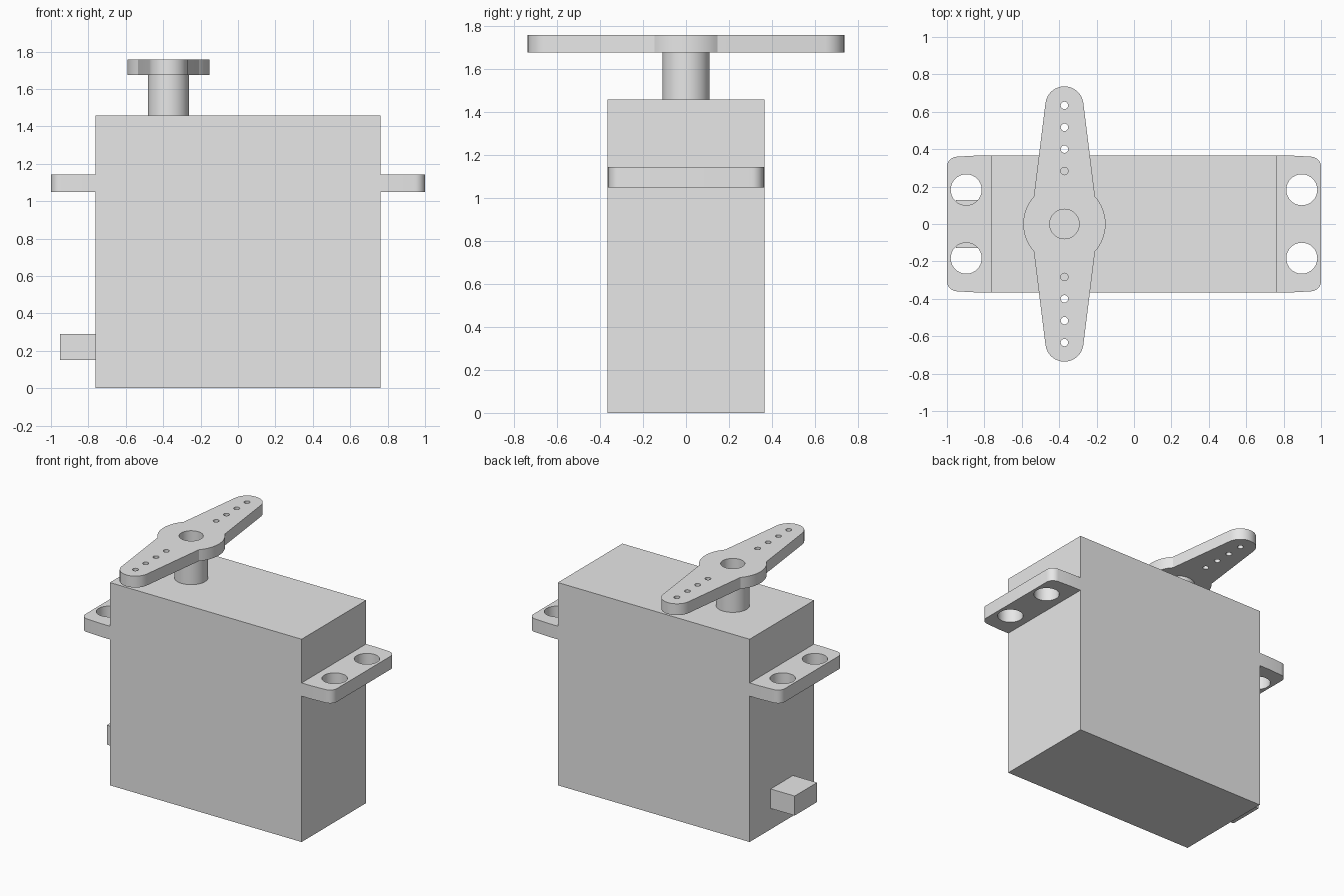
import bpy, bmesh, math

if "Cube" in bpy.data.objects:
    bpy.data.objects.remove(bpy.data.objects["Cube"], do_unlink=True)

GREY = (0.8, 0.8, 0.8, 1.0)
grey = bpy.data.materials.new("plain grey")
grey.use_nodes = True
grey.diffuse_color = GREY
grey.node_tree.nodes["Principled BSDF"].inputs["Base Color"].default_value = GREY


def arc(cx, cy, r, a0, a1, n):
    """Points along an arc, angles in degrees, both ends included."""
    return [(cx + r * math.cos(math.radians(a0 + (a1 - a0) * i / n)),
             cy + r * math.sin(math.radians(a0 + (a1 - a0) * i / n)))
            for i in range(n + 1)]


def circle(cx, cy, r, n=32):
    return arc(cx, cy, r, 0, 360, n)[:-1]


def plate(name, loops, z0, z1):
    """Extrude an outline (first loop) with holes (other loops) from z0 to z1."""
    curve = bpy.data.curves.new(name + "_profile", 'CURVE')
    curve.dimensions = '2D'
    curve.fill_mode = 'BOTH'
    curve.extrude = (z1 - z0) / 2
    for pts in loops:
        spline = curve.splines.new('POLY')
        spline.points.add(len(pts) - 1)
        for p, (x, y) in zip(spline.points, pts):
            p.co = (x, y, 0, 1)
        spline.use_cyclic_u = True
    tmp = bpy.data.objects.new(name + "_profile", curve)
    bpy.context.collection.objects.link(tmp)
    deps = bpy.context.evaluated_depsgraph_get()
    mesh = bpy.data.meshes.new_from_object(tmp.evaluated_get(deps))
    bpy.data.objects.remove(tmp, do_unlink=True)
    bpy.data.curves.remove(curve)

    bm = bmesh.new()
    bm.from_mesh(mesh)
    bmesh.ops.remove_doubles(bm, verts=bm.verts, dist=1e-5)
    bmesh.ops.translate(bm, verts=bm.verts, vec=(0, 0, (z0 + z1) / 2))
    bmesh.ops.recalc_face_normals(bm, faces=bm.faces)
    bm.to_mesh(mesh)
    bm.free()
    mesh.name = name
    mesh.materials.clear()
    mesh.materials.append(grey)
    obj = bpy.data.objects.new(name, mesh)
    bpy.context.collection.objects.link(obj)
    bpy.ops.object.select_all(action='DESELECT')
    obj.select_set(True)
    bpy.context.view_layer.objects.active = obj
    bpy.ops.object.shade_smooth_by_angle(angle=math.radians(30))
    return obj


def rect(x0, x1, y):
    return [(x0, -y), (x1, -y), (x1, y), (x0, y)]


BODY_X, BODY_Y, BODY_TOP = 0.762, 0.366, 1.457

# Main housing and cable exit block
plate("housing", [rect(-BODY_X, BODY_X, BODY_Y)], 0, BODY_TOP)
plate("cable_block", [rect(-0.953, -BODY_X, 0.127)], 0.15, 0.29)

# Mounting tabs with rounded corners and two screw holes each
half = [(BODY_X, BODY_Y), (0.84, BODY_Y)] + arc(0.945, 0.305, 0.055, 90, 0, 8)
tab = half + [(x, -y) for x, y in reversed(half)]
for side, name in ((1, "left_mounting_tab"), (-1, "right_mounting_tab")):
    loops = [tab, circle(0.897, 0.183, 0.083), circle(0.897, -0.183, 0.083)]
    plate(name, [[(side * x, y) for x, y in l] for l in loops], 1.048, 1.143)

# Output shaft
SHAFT_X = -0.372
plate("output_shaft", [circle(SHAFT_X, 0, 0.11, 48)], BODY_TOP, 1.675)

# Two-armed horn: hub arcs joined by tapered arms with rounded tips
right_hub = arc(0, 0, 0.22, -42, 42, 16)
upper_tip = arc(0, 0.634, 0.102, 8, 172, 16)
half_horn = right_hub + upper_tip
horn = half_horn + [(-x, -y) for x, y in half_horn]
holes = [circle(0, 0, 0.079)]
for y in (0.283, 0.4, 0.517, 0.634):
    holes += [circle(0, y, 0.02, 16), circle(0, -y, 0.02, 16)]
plate("horn", [[(x + SHAFT_X, y) for x, y in l] for l in [horn] + holes],
      1.675, 1.757)
